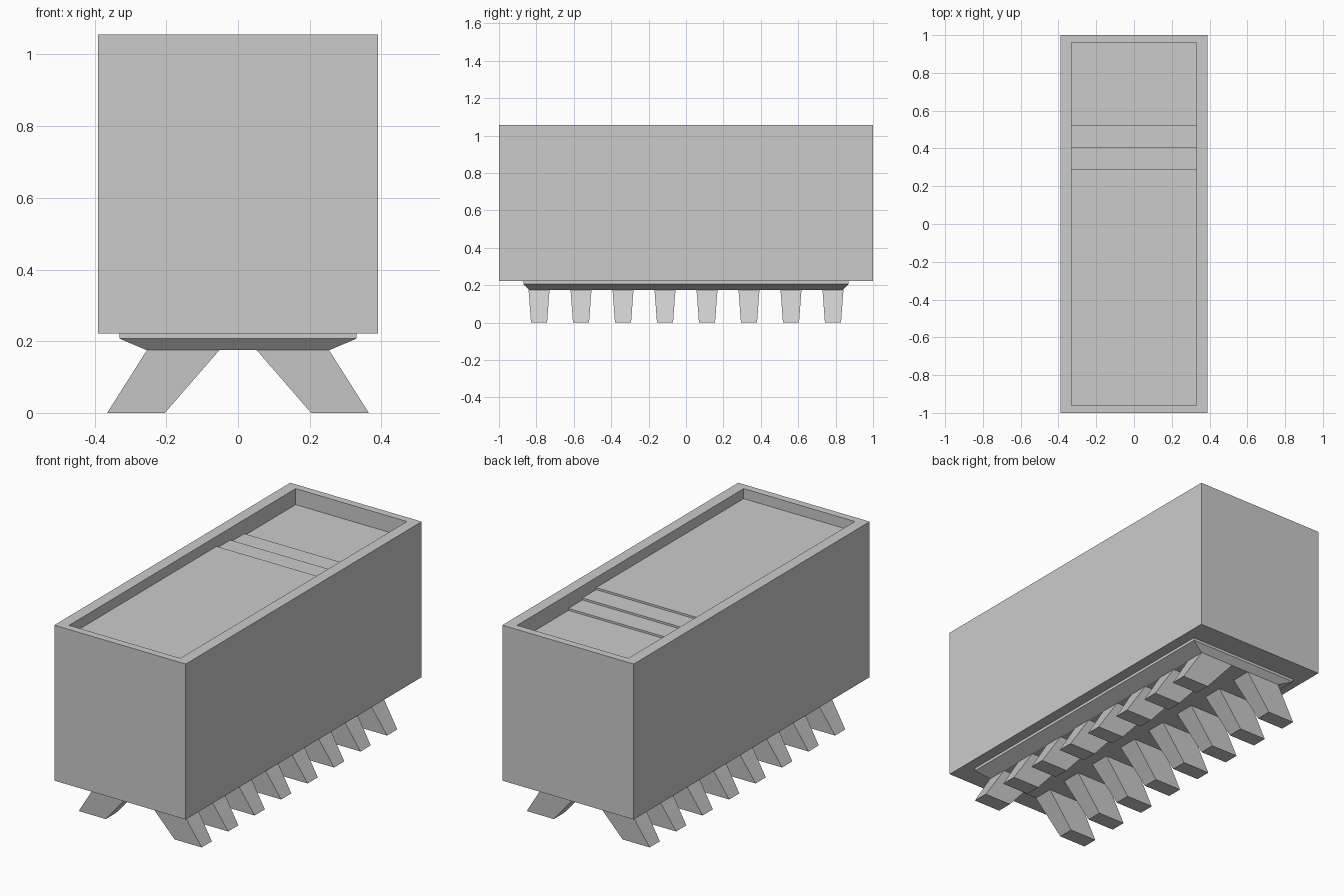
import bpy, bmesh

if "Cube" in bpy.data.objects:
    bpy.data.objects.remove(bpy.data.objects["Cube"])


def make_object(name, bm):
    bmesh.ops.recalc_face_normals(bm, faces=bm.faces)
    mesh = bpy.data.meshes.new(name)
    bm.to_mesh(mesh)
    bm.free()
    obj = bpy.data.objects.new(name, mesh)
    bpy.context.collection.objects.link(obj)
    return obj


def loft(name, rings):
    """Closed solid through rings of points with equal counts."""
    bm = bmesh.new()
    loops = [[bm.verts.new(p) for p in ring] for ring in rings]
    n = len(loops[0])
    for a, b in zip(loops, loops[1:]):
        for i in range(n):
            j = (i + 1) % n
            bm.faces.new((a[i], a[j], b[j], b[i]))
    bm.faces.new(loops[0][::-1])
    bm.faces.new(loops[-1])
    return make_object(name, bm)


def rect(x0, x1, y0, y1, z):
    return [(x0, y0, z), (x1, y0, z), (x1, y1, z), (x0, y1, z)]


BOTTOM, TOP = 0.222, 1.056

# Main block
case = loft("case", [rect(-0.39, 0.39, -1, 1, z) for z in (BOTTOM, TOP)])

# Recess with a floor that steps down towards the back
profile = [(-0.96, TOP + 0.1), (-0.96, 1.002)]
z = 1.002
for y in (0.29, 0.407, 0.525):
    profile += [(y, z), (y, z - 0.0107)]
    z -= 0.0107
profile += [(0.96, z), (0.96, TOP + 0.1)]
cutter = loft("recess_cutter",
              [[(x, y, h) for y, h in profile] for x in (-0.33, 0.33)])
cutter.hide_render = True
cut = case.modifiers.new("recess", "BOOLEAN")
cut.operation = "DIFFERENCE"
cut.solver = "EXACT"
cut.object = cutter
bpy.context.view_layer.objects.active = case
bpy.ops.object.modifier_apply(modifier=cut.name)
bpy.data.objects.remove(cutter)

# Bevelled plate under the block
loft("base_plate", [
    rect(-0.255, 0.255, -0.84, 0.84, 0.175),
    rect(-0.33, 0.33, -0.87, 0.87, 0.207),
    rect(-0.33, 0.33, -0.87, 0.87, BOTTOM),
])

# Two rows of splayed, tapered legs
for side, label in ((-1, "left"), (1, "right")):
    for i in range(8):
        y = (i - 3.5) * 0.2245
        loft(f"{label}_leg_{i + 1}", [
            rect(side * 0.204, side * 0.365, y - 0.043, y + 0.043, 0),
            rect(side * 0.052, side * 0.254, y - 0.056, y + 0.056, 0.175),
        ])
